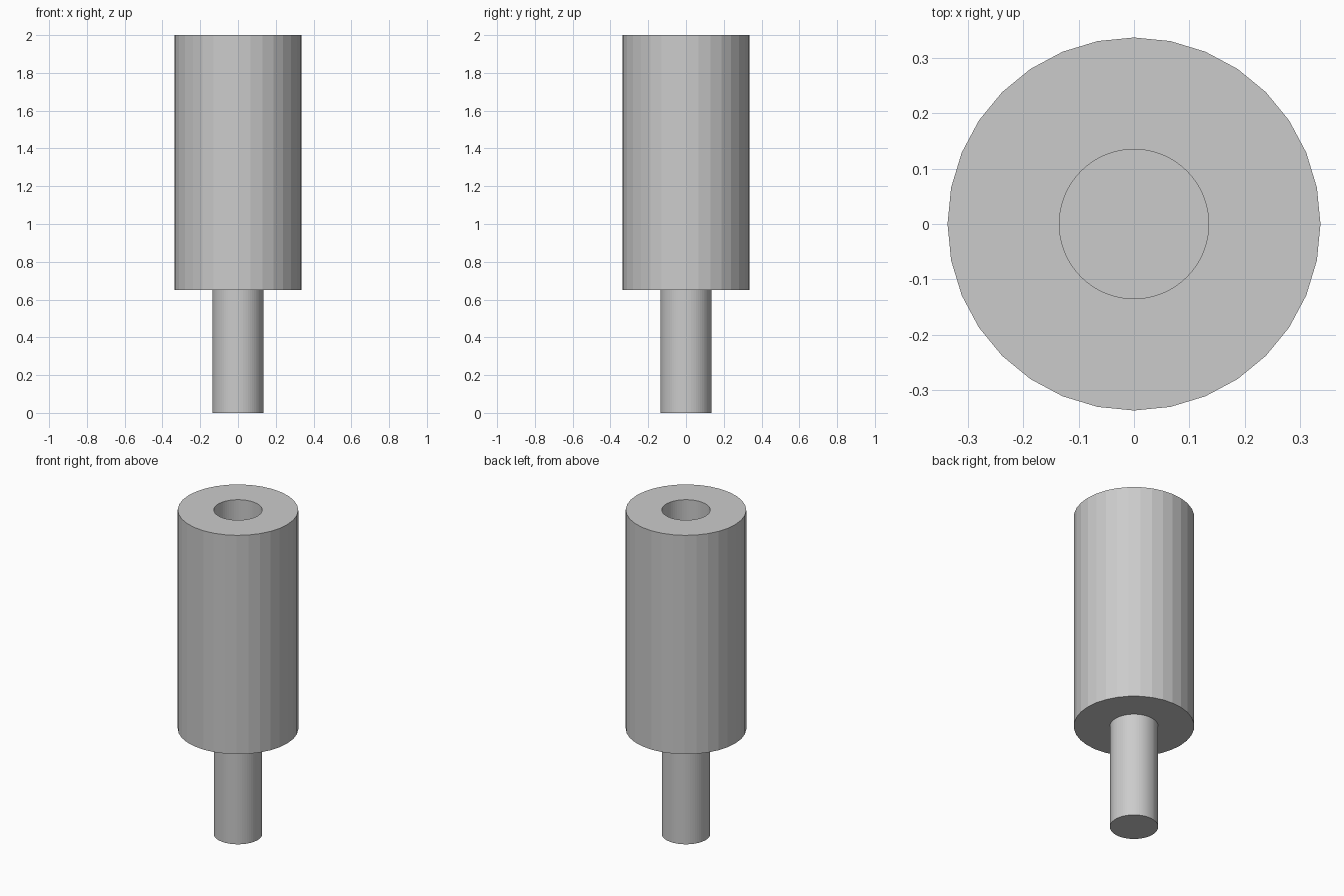
import bpy

if "Cube" in bpy.data.objects:
    bpy.data.objects.remove(bpy.data.objects["Cube"], do_unlink=True)

TOP, SHOULDER = 2.0, 0.65
BODY_RADIUS, STUD_RADIUS = 0.337, 0.135
HOLE_DEPTH = 0.65

# Single plain metal colour
metal = bpy.data.materials.new("plain_grey")
metal.use_nodes = True
grey = (0.6, 0.6, 0.6, 1)
metal.diffuse_color = grey
metal.node_tree.nodes["Principled BSDF"].inputs["Base Color"].default_value = grey


def cylinder(name, radius, bottom, top, sides):
    bpy.ops.mesh.primitive_cylinder_add(
        vertices=sides, radius=radius, depth=top - bottom,
        location=(0, 0, (bottom + top) / 2))
    obj = bpy.context.object
    obj.name = name
    obj.data.materials.append(metal)
    return obj


# Lower stud and faceted upper body
cylinder("stud", STUD_RADIUS, 0, SHOULDER, 64)
body = cylinder("body", BODY_RADIUS, SHOULDER, TOP, 32)

# Blind hole in the top, sized to take the stud
cutter = cylinder("hole_cutter", STUD_RADIUS, TOP - HOLE_DEPTH, TOP + 0.1, 64)
cutter.hide_render = True
cutter.hide_set(True)
hole = body.modifiers.new("hole", "BOOLEAN")
hole.operation = "DIFFERENCE"
hole.solver = "EXACT"
hole.object = cutter
